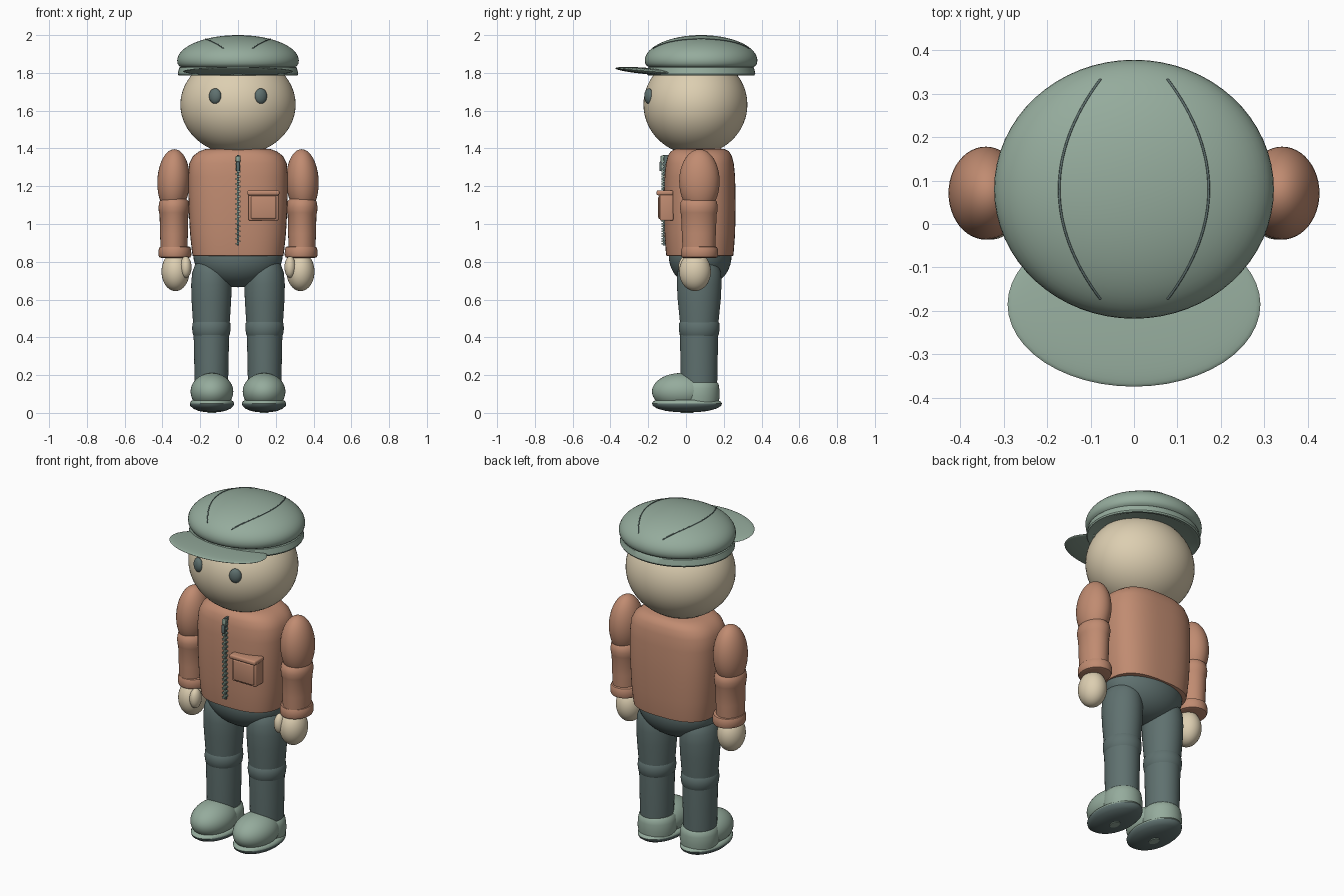
import bpy, bmesh, math
from mathutils import Matrix

if "Cube" in bpy.data.objects:
    bpy.data.objects.remove(bpy.data.objects["Cube"])


def material(name, rgb):
    m = bpy.data.materials.new(name)
    m.diffuse_color = (*rgb, 1)
    m.use_nodes = True
    m.node_tree.nodes["Principled BSDF"].inputs["Base Color"].default_value = m.diffuse_color
    return m


JACKET = material("terracotta", (0.53, 0.26, 0.165))
SKIN = material("cream", (0.72, 0.62, 0.44))
SLATE = material("dark_slate", (0.115, 0.165, 0.16))
SAGE = material("sage_green", (0.30, 0.41, 0.335))


def finish(name, bm, mats, angle=40):
    bmesh.ops.recalc_face_normals(bm, faces=bm.faces)
    me = bpy.data.meshes.new(name)
    bm.to_mesh(me)
    bm.free()
    ob = bpy.data.objects.new(name, me)
    bpy.context.collection.objects.link(ob)
    for m in mats:
        me.materials.append(m)
    for o in bpy.context.selected_objects:
        o.select_set(False)
    ob.select_set(True)
    bpy.context.view_layer.objects.active = ob
    bpy.ops.object.shade_smooth_by_angle(angle=math.radians(angle))
    return ob


def ball(name, c, r, mat, tilt=(0, 0, 0), seg=48):
    """Ellipsoid with centre c and radii r."""
    bm = bmesh.new()
    bmesh.ops.create_uvsphere(bm, u_segments=seg, v_segments=seg // 2, radius=1)
    bm.transform(Matrix.Diagonal((*r, 1)))
    for axis, a in zip("XYZ", tilt):
        bm.transform(Matrix.Rotation(math.radians(a), 4, axis))
    bm.transform(Matrix.Translation(c))
    return finish(name, bm, [mat])


def loft(name, c, rings, mats, power=2.0, seg=48, angle=40):
    """Stack of superellipse rings (z, rx, ry) around centre (x, y)."""
    bm = bmesh.new()
    loops = []
    for z, rx, ry in rings:
        loop = []
        for i in range(seg):
            t = 2 * math.pi * i / seg
            co, si = math.cos(t), math.sin(t)
            loop.append(bm.verts.new((
                c[0] + rx * math.copysign(abs(co) ** (2 / power), co),
                c[1] + ry * math.copysign(abs(si) ** (2 / power), si), z)))
        loops.append(loop)
    for a, b in zip(loops, loops[1:]):
        for i in range(seg):
            j = (i + 1) % seg
            bm.faces.new((a[i], a[j], b[j], b[i]))
    bm.faces.new(loops[0])
    bm.faces.new(loops[-1])
    return finish(name, bm, mats, angle)


def box(name, c, size, mat, bevel=0.0):
    bm = bmesh.new()
    bmesh.ops.create_cube(bm, size=1)
    bm.transform(Matrix.Translation(c) @ Matrix.Diagonal((*size, 1)))
    if bevel:
        bmesh.ops.bevel(bm, geom=bm.edges[:], offset=bevel, segments=3,
                        profile=0.5, affect='EDGES')
    return finish(name, bm, [mat])


# Head and eyes
ball("head", (0, 0.05, 1.632), (0.305, 0.275, 0.265), SKIN, seg=64)
for s, side in ((-1, "right"), (1, "left")):
    ball(side + "_eye", (s * 0.121, -0.197, 1.677), (0.034, 0.022, 0.041), SLATE,
         tilt=(0, 0, s * 22), seg=32)

# Cap crown: half ellipsoid, pinched above a flared band
CX, CY, CZ, CH = 0.322, 0.298, 1.865, 0.135
crown = [(1.805, 0.26, 0.24), (1.79, 0.295, 0.265), (1.787, 0.315, 0.282),
         (1.795, 0.319, 0.287), (1.828, 0.311, 0.28), (1.831, 0.303, 0.277),
         (1.838, 0.313, 0.289), (1.85, 0.32, 0.296)]
for i in range(16):
    a = math.radians(90 * i / 16)
    crown.append((CZ + CH * math.sin(a), CX * math.cos(a), CY * math.cos(a)))
crown.append((CZ + CH, 0.005, 0.005))
loft("cap_crown", (0, 0.08), crown, [SAGE], seg=64, angle=35)
ball("cap_visor", (0, -0.185, 1.808), (0.291, 0.19, 0.017), SAGE, tilt=(-5, 0, 0))

# Curved seams lying on the crown
for s, side in ((-1, "right"), (1, "left")):
    cu = bpy.data.curves.new(side + "_cap_seam", 'CURVE')
    cu.dimensions = '3D'
    cu.bevel_depth = 0.003
    cu.bevel_resolution = 1
    cu.use_fill_caps = True
    sp = cu.splines.new('POLY')
    sp.points.add(32)
    for i, p in enumerate(sp.points):
        v = -1 + i / 16
        x, y = s * (0.172 - 0.095 * v * v), 0.253 * v
        z = CZ + CH * math.sqrt(1 - (x / CX) ** 2 - (y / CY) ** 2)
        p.co = (x, 0.08 + y, z, 1)
    cu.materials.append(SLATE)
    bpy.context.collection.objects.link(bpy.data.objects.new(cu.name, cu))

# Jacket body
loft("jacket_body", (0, 0.073),
     [(0.83, 0.232, 0.17), (0.832, 0.24, 0.177), (0.855, 0.244, 0.18),
      (0.95, 0.254, 0.187), (1.10, 0.262, 0.19), (1.25, 0.264, 0.187),
      (1.32, 0.258, 0.18), (1.36, 0.238, 0.17), (1.385, 0.205, 0.154),
      (1.397, 0.17, 0.13), (1.402, 0.1, 0.08)], [JACKET], power=2.7, seg=64)

# Zip: tape, alternating teeth, slider and pull tab
box("zip_tape", (0, -0.108, 1.125), (0.012, 0.03, 0.48), SLATE)
for i in range(36):
    x = 0.005 if i % 2 else -0.005
    box("zip_tooth", (x, -0.122, 0.895 + i * 0.0132), (0.018, 0.018, 0.009), SAGE)
box("zip_slider", (0, -0.126, 1.345), (0.026, 0.018, 0.03), SAGE, 0.004)
box("zip_pull", (0, -0.135, 1.305), (0.02, 0.012, 0.05), SLATE, 0.004)

# Chest pocket with raised rim and flap
box("pocket_rim", (0.135, -0.103, 1.09), (0.158, 0.072, 0.145), JACKET, 0.008)
box("pocket_panel", (0.135, -0.115, 1.088), (0.134, 0.064, 0.122), JACKET, 0.008)
box("pocket_flap", (0.134, -0.112, 1.165), (0.17, 0.088, 0.026), JACKET, 0.009)

# Hips
ball("hips", (0, 0.075, 0.83), (0.236, 0.166, 0.165), SLATE)

for s, side in ((-1, "right"), (1, "left")):
    # Sleeve, cuff and hand
    ball(side + "_upper_sleeve", (s * 0.341, 0.071, 1.226), (0.086, 0.107, 0.17),
         JACKET, tilt=(0, s * -2, 0))
    loft(side + "_lower_sleeve", (s * 0.339, 0.068),
         [(0.86, 0.07, 0.086), (0.95, 0.074, 0.09), (1.05, 0.076, 0.094),
          (1.06, 0.08, 0.097), (1.09, 0.082, 0.1), (1.12, 0.077, 0.095),
          (1.14, 0.06, 0.075)], [JACKET])
    loft(side + "_cuff", (s * 0.334, 0.072),
         [(0.82, 0.07, 0.083), (0.824, 0.082, 0.094), (0.835, 0.087, 0.098),
          (0.865, 0.086, 0.097), (0.878, 0.081, 0.092), (0.882, 0.068, 0.08)],
         [JACKET])
    ball(side + "_hand", (s * 0.331, 0.048, 0.748), (0.074, 0.084, 0.103), SKIN)
    ball(side + "_thumb", (s * 0.276, -0.002, 0.772), (0.03, 0.038, 0.057), SKIN,
         seg=32)

    # Trouser leg with a rounded top and a knee roll
    loft(side + "_upper_leg", (s * 0.141, 0.07),
         [(0.45, 0.094, 0.1), (0.49, 0.098, 0.103), (0.6, 0.105, 0.114),
          (0.68, 0.107, 0.118), (0.74, 0.102, 0.116), (0.79, 0.085, 0.1),
          (0.825, 0.055, 0.065), (0.84, 0.02, 0.025)], [SLATE])
    loft(side + "_knee", (s * 0.141, 0.07),
         [(0.40, 0.088, 0.094), (0.415, 0.098, 0.104), (0.445, 0.102, 0.108),
          (0.475, 0.1, 0.106), (0.49, 0.09, 0.096)], [SLATE])
    loft(side + "_lower_leg", (s * 0.141, 0.069),
         [(0.1, 0.085, 0.092), (0.18, 0.089, 0.097), (0.42, 0.094, 0.101)],
         [SLATE])

    # Shoe: rounded toe, heel cup and a two-tone rounded sole
    sx = s * 0.138
    ball(side + "_shoe_toe", (sx, -0.025, 0.113), (0.113, 0.155, 0.098), SAGE)
    loft(side + "_shoe_heel", (sx, 0.068),
         [(0.05, 0.1, 0.105), (0.09, 0.107, 0.11), (0.13, 0.104, 0.108),
          (0.155, 0.098, 0.104), (0.165, 0.088, 0.094)], [SAGE])
    sole = loft(side + "_sole", (sx, 0.005),
                [(0.004, 0.035, 0.055), (0.01, 0.07, 0.11), (0.023, 0.1, 0.158),
                 (0.038, 0.115, 0.181), (0.05, 0.117, 0.185), (0.06, 0.113, 0.179),
                 (0.067, 0.104, 0.165)], [SAGE, SLATE])
    for f in sole.data.polygons:
        f.material_index = 1 if f.center.z < 0.044 else 0
    loft(side + "_sole_spot", (sx, 0.005),
         [(0.0, 0.022, 0.034), (0.006, 0.024, 0.036)], [SAGE], seg=24)
